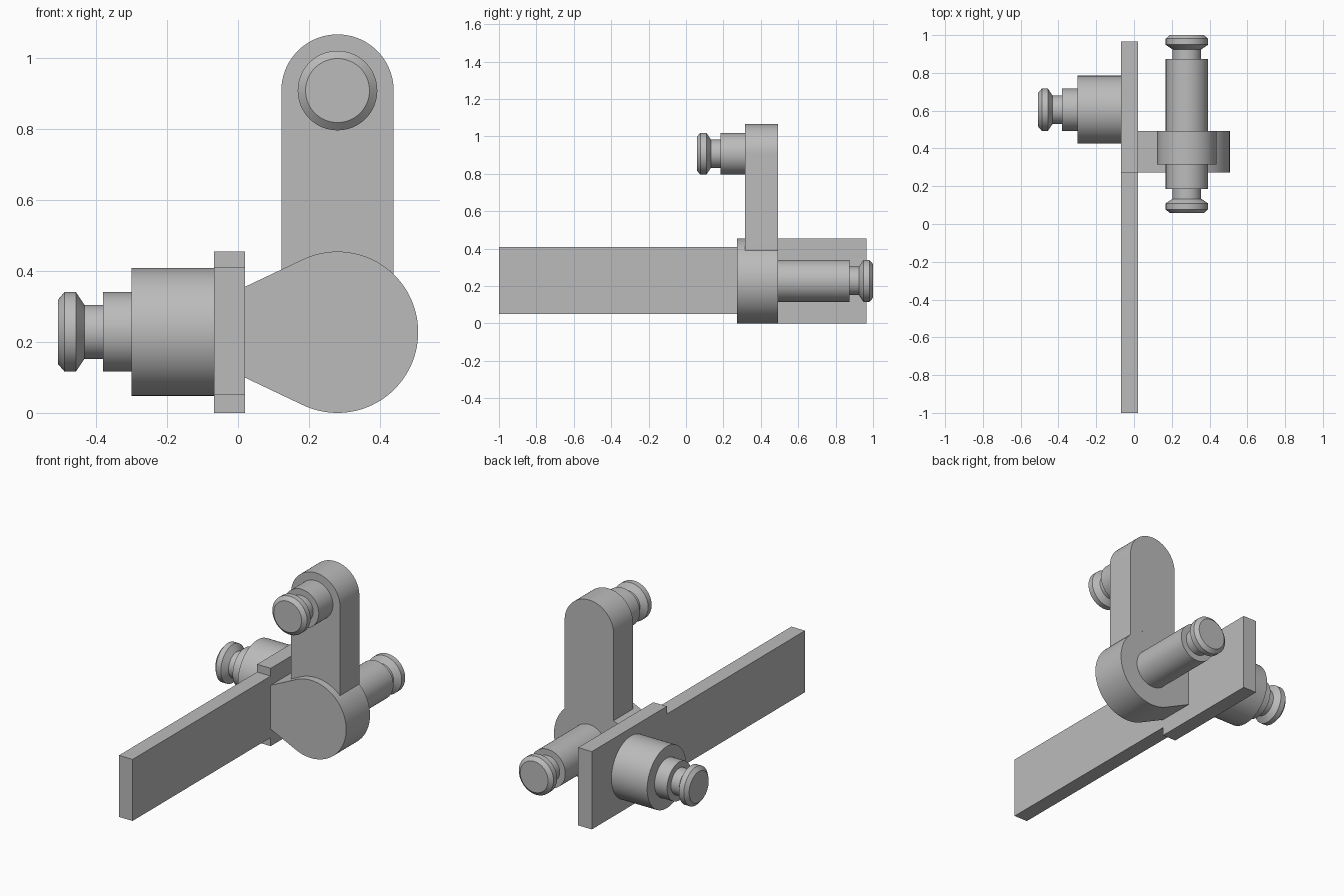
import bpy, bmesh
from math import sin, cos, pi, asin, atan2, hypot, acos, radians
from mathutils import Vector

cube = bpy.data.objects.get("Cube")
if cube:
    bpy.data.objects.remove(cube)

grey = bpy.data.materials.new("plain grey")
grey.use_nodes = True
grey.diffuse_color = (0.5, 0.5, 0.5, 1)
grey.node_tree.nodes["Principled BSDF"].inputs["Base Color"].default_value = (0.5, 0.5, 0.5, 1)


def finish(name, bm):
    bmesh.ops.recalc_face_normals(bm, faces=bm.faces)
    mesh = bpy.data.meshes.new(name)
    bm.to_mesh(mesh)
    bm.free()
    mesh.materials.append(grey)
    obj = bpy.data.objects.new(name, mesh)
    bpy.context.collection.objects.link(obj)
    bpy.ops.object.select_all(action='DESELECT')
    obj.select_set(True)
    bpy.context.view_layer.objects.active = obj
    bpy.ops.object.shade_smooth_by_angle(angle=radians(25))
    return obj


def prism(name, outline, offset):
    """Extrude a closed outline of 3D points along an offset."""
    bm = bmesh.new()
    face = bm.faces.new([bm.verts.new(p) for p in outline])
    result = bmesh.ops.extrude_face_region(bm, geom=[face], use_keep_orig=True)
    moved = [v for v in result["geom"] if isinstance(v, bmesh.types.BMVert)]
    bmesh.ops.translate(bm, verts=moved, vec=offset)
    return finish(name, bm)


def lathe(name, profile, origin, axis, steps=64):
    """Turn a (distance, radius) profile around an axis, with capped ends."""
    turn = Vector(axis).to_track_quat('Z', 'Y')
    bm = bmesh.new()
    rings = []
    for d, r in profile:
        angles = [2 * pi * i / steps for i in range(steps)]
        rings.append([bm.verts.new(Vector(origin) + turn @ Vector((r * cos(a), r * sin(a), d)))
                      for a in angles])
    for low, high in zip(rings, rings[1:]):
        for i in range(steps):
            j = (i + 1) % steps
            bm.faces.new((low[i], low[j], high[j], high[i]))
    bm.faces.new(rings[0])
    bm.faces.new(rings[-1])
    return finish(name, bm)


def arc(cx, cz, r, start, end, y, steps=48):
    return [(cx + r * cos(a), y, cz + r * sin(a))
            for a in (start + (end - start) * i / steps for i in range(steps + 1))]


PIN, NECK, TIP = 0.112, 0.076, 0.09


def pin_profile(length):
    """Shaft of a given length ending in a neck and a chamfered head."""
    return [(0, PIN), (length, PIN), (length, NECK), (length + 0.052, NECK),
            (length + 0.076, PIN), (length + 0.108, PIN), (length + 0.127, TIP)]


hub_x, hub_z, hub_r = 0.28, 0.227, 0.227
back, hub_front, arm_front = 0.493, 0.273, 0.315

# Side plate, stepped to a taller rear section
outline = [(-1, 0.05), (0.273, 0.05), (0.273, 0), (0.965, 0),
           (0.965, 0.454), (0.273, 0.454), (0.273, 0.409), (-1, 0.409)]
prism("side_plate", [(-0.068, y, z) for y, z in outline], (0.088, 0, 0))

# Teardrop hub: straight flanks run tangent into the round end
root_x, root_h = 0.02, 0.128
reach = hypot(hub_x - root_x, root_h)
tangent = atan2(root_h, root_x - hub_x) - acos(hub_r / reach)
teardrop = ([(root_x, hub_front, hub_z - root_h)]
            + arc(hub_x, hub_z, hub_r, -tangent, tangent, hub_front, 64)
            + [(root_x, hub_front, hub_z + root_h)])
prism("teardrop_hub", teardrop, (0, back - hub_front, 0))

# Upright arm: rounded top, foot hollowed to sit on the hub
arm_r, arm_z = 0.158, 0.907
half = asin(arm_r / hub_r)
arm = (arc(hub_x, arm_z, arm_r, 0, pi, arm_front)
       + arc(hub_x, hub_z, hub_r, pi / 2 + half, pi / 2 - half, arm_front, 24))
prism("upright_arm", arm, (0, back - arm_front, 0))

# Pins and the boss on the plate
lathe("front_pin", pin_profile(0.13), (hub_x, arm_front, arm_z), (0, -1, 0))
lathe("rear_pin", pin_profile(0.38), (hub_x, back, hub_z), (0, 1, 0))
boss = [(0, 0.18), (0.231, 0.18)] + [(d + 0.231, r) for d, r in pin_profile(0.081)]
lathe("side_boss_and_pin", boss, (-0.068, 0.605, 0.228), (-1, 0, 0))
